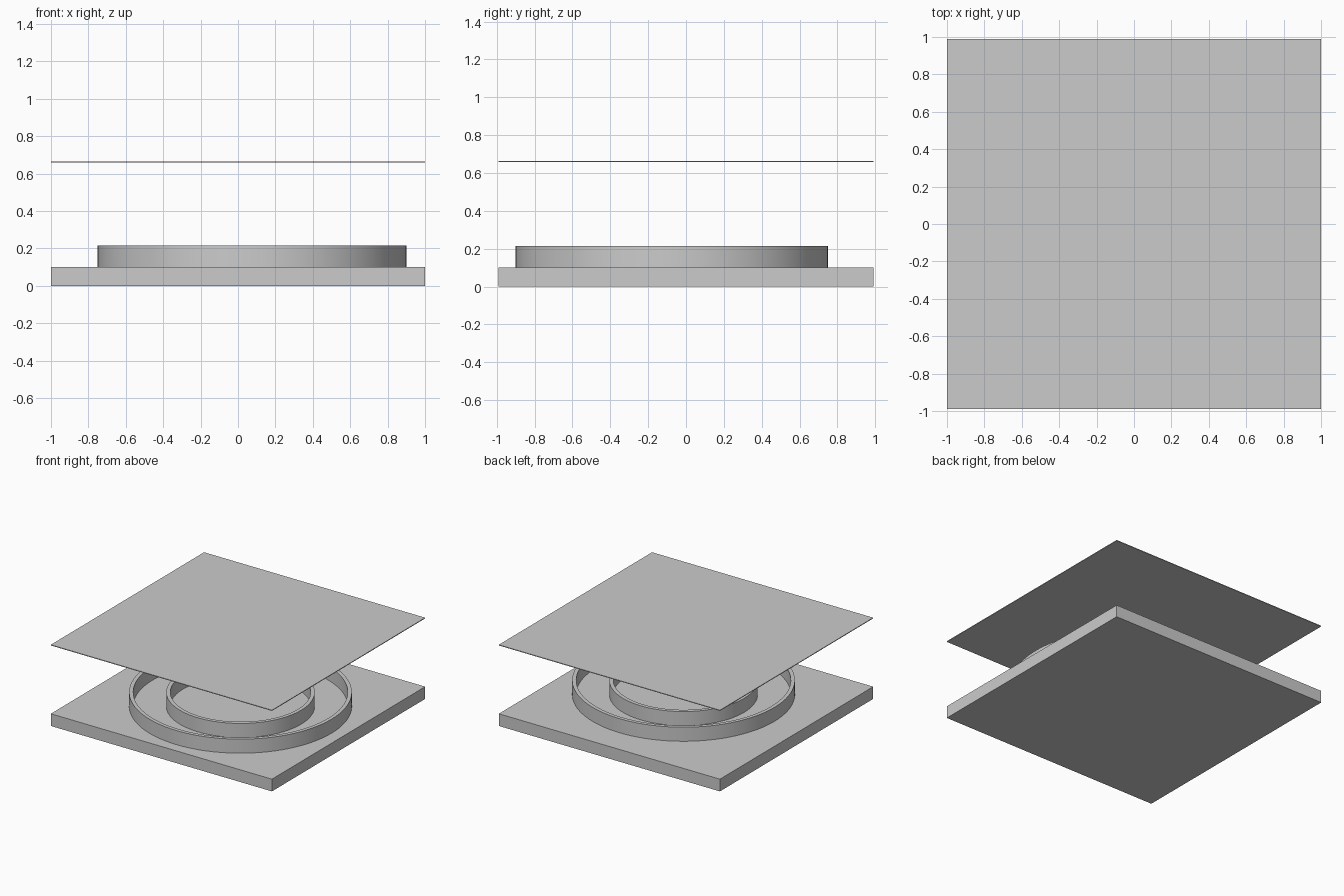
import bpy, bmesh, math

cube = bpy.data.objects.get("Cube")
if cube:
    bpy.data.objects.remove(cube, do_unlink=True)

# Single plain grey
grey = bpy.data.materials.new("light grey")
grey.use_nodes = True
colour = (0.6, 0.6, 0.6, 1)
grey.diffuse_color = colour
grey.node_tree.nodes["Principled BSDF"].inputs["Base Color"].default_value = colour

WIDTH, DEPTH = 2.0, 1.98
BASE_TOP, RING_TOP = 0.1, 0.215
CENTRE = (0.075, -0.075)
WALL = 0.03


def add_object(name, bm):
    bmesh.ops.recalc_face_normals(bm, faces=bm.faces)
    mesh = bpy.data.meshes.new(name)
    bm.to_mesh(mesh)
    bm.free()
    mesh.materials.append(grey)
    obj = bpy.data.objects.new(name, mesh)
    bpy.context.collection.objects.link(obj)
    return obj


def add_slab(name, bottom, top):
    bm = bmesh.new()
    bmesh.ops.create_cube(bm, size=1)
    bmesh.ops.scale(bm, vec=(WIDTH, DEPTH, top - bottom), verts=bm.verts)
    bmesh.ops.translate(bm, vec=(0, 0, (top + bottom) / 2), verts=bm.verts)
    return add_object(name, bm)


def add_ring(name, radius, steps=96):
    # Spin a rectangular wall section about the shared centre
    bm = bmesh.new()
    section = [(radius - WALL, BASE_TOP), (radius, BASE_TOP),
               (radius, RING_TOP), (radius - WALL, RING_TOP)]
    verts = [bm.verts.new((r, 0, z)) for r, z in section]
    edges = [bm.edges.new((verts[i], verts[(i + 1) % 4])) for i in range(4)]
    bmesh.ops.spin(bm, geom=verts + edges, cent=(0, 0, 0), axis=(0, 0, 1),
                   angle=math.tau, steps=steps, use_merge=True)
    bmesh.ops.remove_doubles(bm, verts=bm.verts, dist=1e-4)
    ring = add_object(name, bm)
    ring.location = (*CENTRE, 0)
    bpy.ops.object.select_all(action="DESELECT")
    ring.select_set(True)
    bpy.context.view_layer.objects.active = ring
    bpy.ops.object.shade_smooth_by_angle(angle=math.radians(30))
    return ring


# Base, two concentric walls and the floating cover sheet
add_slab("base_slab", 0, BASE_TOP)
add_ring("outer_ring", 0.825)
add_ring("inner_ring", 0.55)
add_slab("cover_sheet", 0.658, 0.664)
